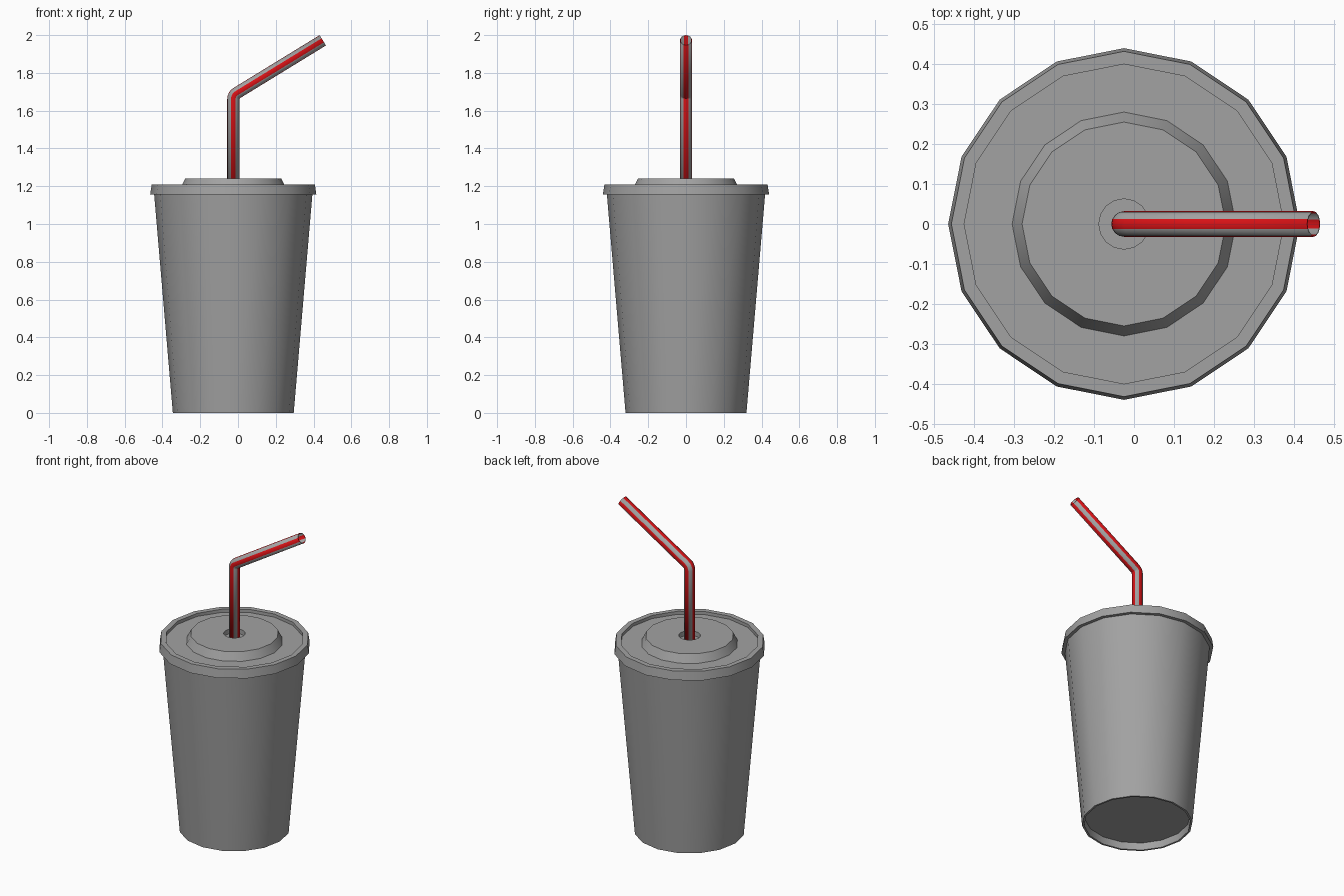
import bpy
import bmesh
from math import sin, cos, tan, pi, radians

SIDES = 16
AXIS_X = -0.025  # the cup stands slightly off centre to balance the straw

if "Cube" in bpy.data.objects:
    bpy.data.objects.remove(bpy.data.objects["Cube"], do_unlink=True)


def make_material(name, rgb):
    mat = bpy.data.materials.new(name)
    mat.use_nodes = True
    color = (*rgb, 1.0)
    mat.diffuse_color = color
    mat.node_tree.nodes["Principled BSDF"].inputs["Base Color"].default_value = color
    return mat


def finish(bm, name, mats):
    mesh = bpy.data.meshes.new(name)
    bm.to_mesh(mesh)
    bm.free()
    obj = bpy.data.objects.new(name, mesh)
    bpy.context.collection.objects.link(obj)
    for mat in mats:
        mesh.materials.append(mat)
    bpy.ops.object.select_all(action='DESELECT')
    obj.select_set(True)
    bpy.context.view_layer.objects.active = obj
    bpy.ops.object.shade_smooth_by_angle(angle=radians(30))
    return obj


def lathe(name, profile, mat):
    """Revolve (radius, height) points; zero radius closes on the axis."""
    bm = bmesh.new()
    rings = []
    for r, z in profile:
        count = SIDES if r > 0 else 1
        rings.append([bm.verts.new((AXIS_X + r * cos(2 * pi * i / SIDES),
                                    r * sin(2 * pi * i / SIDES), z))
                      for i in range(count)])
    for a, b in zip(rings, rings[1:]):
        for i in range(SIDES):
            j = (i + 1) % SIDES
            corners = [a[i % len(a)], a[j % len(a)], b[j % len(b)], b[i % len(b)]]
            bm.faces.new(list(dict.fromkeys(corners)))
    bmesh.ops.recalc_face_normals(bm, faces=bm.faces)
    return finish(bm, name, [mat])


grey = make_material("grey", (0.36, 0.36, 0.36))
red = make_material("stripe red", (0.70, 0.006, 0.008))

# Tapered cup with a recessed base
lathe("cup", [(0, 0.045), (0.305, 0.045), (0.308, 0), (0.32, 0),
              (0.42, 1.17), (0, 1.17)], grey)

# Lid with raised rim, raised centre and a straw well
lathe("lid", [(0, 1.155), (0.44, 1.155), (0.432, 1.21), (0.40, 1.21),
              (0.40, 1.19), (0.28, 1.19), (0.255, 1.24), (0.063, 1.24),
              (0.063, 1.21), (0, 1.21)], grey)

# Straw path: (x, z, tilt from vertical), a short bend joins two straight runs
TILT = radians(58.5)
BEND_R = 0.036
STRAW_R = 0.032
corner_z = 1.682
tip_x = 0.449
start_z = corner_z - BEND_R * tan(TILT / 2)
path = [(AXIS_X, 1.18, 0)]
BEND_STEPS = 4
for k in range(BEND_STEPS + 1):
    a = TILT * k / BEND_STEPS
    path.append((AXIS_X + BEND_R * (1 - cos(a)), start_z + BEND_R * sin(a), a))
path.append((tip_x, corner_z + (tip_x - AXIS_X) / tan(TILT), TILT))

# Straw tube with four lengthwise stripes
bm = bmesh.new()
rings = []
for x, z, a in path:
    ring = []
    for i in range(SIDES):
        t = 2 * pi * i / SIDES
        u, v = STRAW_R * cos(t), STRAW_R * sin(t)
        ring.append(bm.verts.new((x + u * cos(a), v, z - u * sin(a))))
    rings.append(ring)
for low, high in zip(rings, rings[1:]):
    for i in range(SIDES):
        j = (i + 1) % SIDES
        face = bm.faces.new((low[i], low[j], high[j], high[i]))
        face.material_index = 1 if (i + 1) % 4 < 2 else 0
straw = finish(bm, "straw", [grey, red])
wall = straw.modifiers.new("wall", 'SOLIDIFY')
wall.thickness = 0.004
wall.offset = -1
